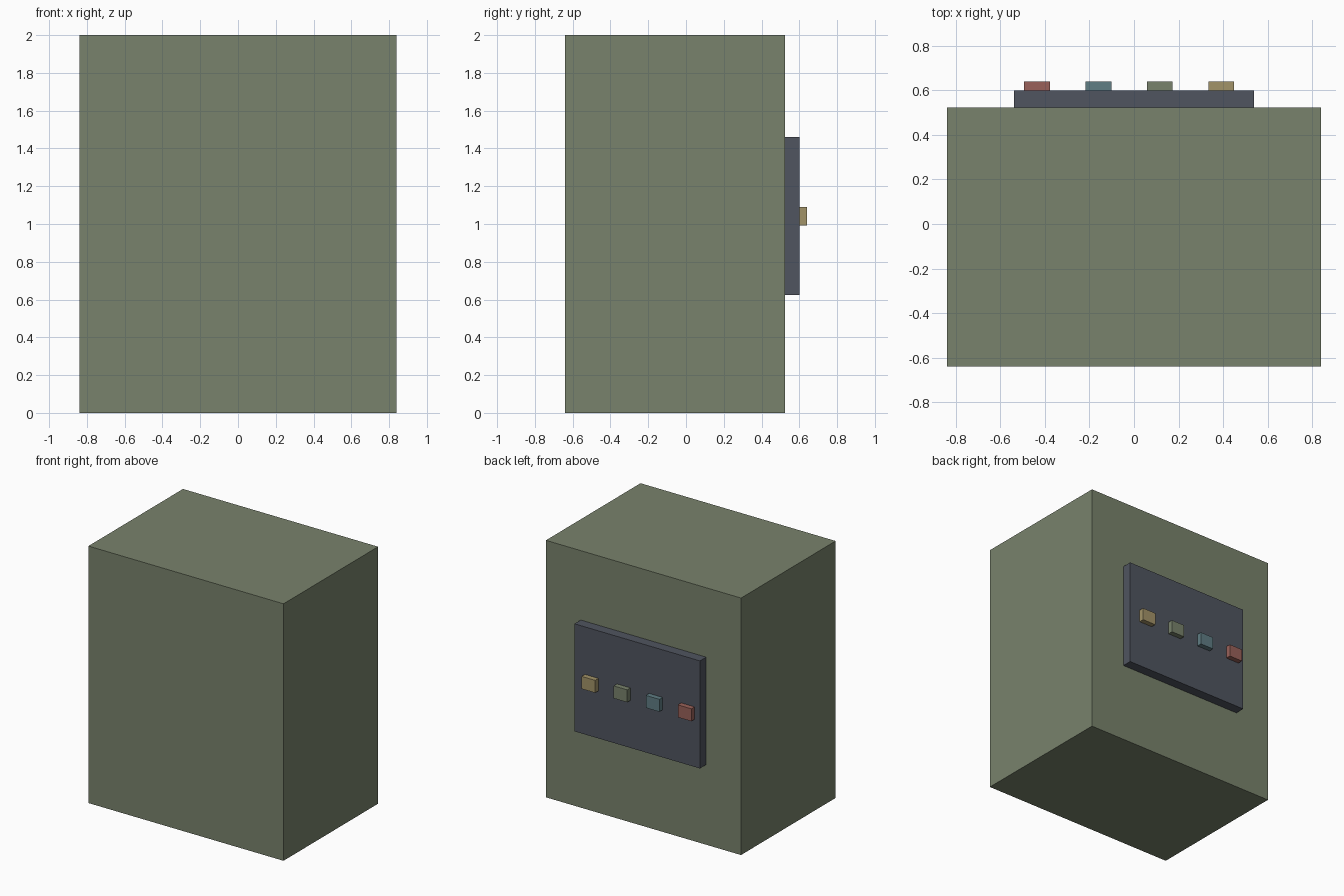
import bpy

if "Cube" in bpy.data.objects:
    bpy.data.objects.remove(bpy.data.objects["Cube"])


def material(name, rgb):
    mat = bpy.data.materials.new(name)
    mat.diffuse_color = (*rgb, 1.0)
    mat.use_nodes = True
    mat.node_tree.nodes["Principled BSDF"].inputs["Base Color"].default_value = mat.diffuse_color
    return mat


def box(name, lo, hi, mat):
    """Axis-aligned box between two corners."""
    bpy.ops.mesh.primitive_cube_add(size=1, location=[(a + b) / 2 for a, b in zip(lo, hi)])
    obj = bpy.context.object
    obj.name = name
    obj.scale = [b - a for a, b in zip(lo, hi)]
    bpy.ops.object.transform_apply(location=False, rotation=False, scale=True)
    obj.data.materials.append(mat)
    return obj


green = material("green", (0.19, 0.225, 0.15))
dark = material("dark_grey", (0.08, 0.09, 0.115))
red = material("red", (0.32, 0.12, 0.10))
teal = material("teal", (0.115, 0.205, 0.23))
yellow = material("yellow", (0.365, 0.295, 0.14))

# Cabinet and the panel on its back
box("cabinet_body", (-0.84, -0.64, 0), (0.84, 0.523, 2), green)
box("control_panel", (-0.54, 0.523, 0.623), (0.54, 0.60, 1.46), dark)

# Row of coloured buttons
for i, mat in enumerate((red, teal, green, yellow)):
    x = -0.436 + 0.276 * i
    box(f"button_{i + 1}", (x - 0.058, 0.60, 0.993), (x + 0.058, 0.64, 1.09), mat)
